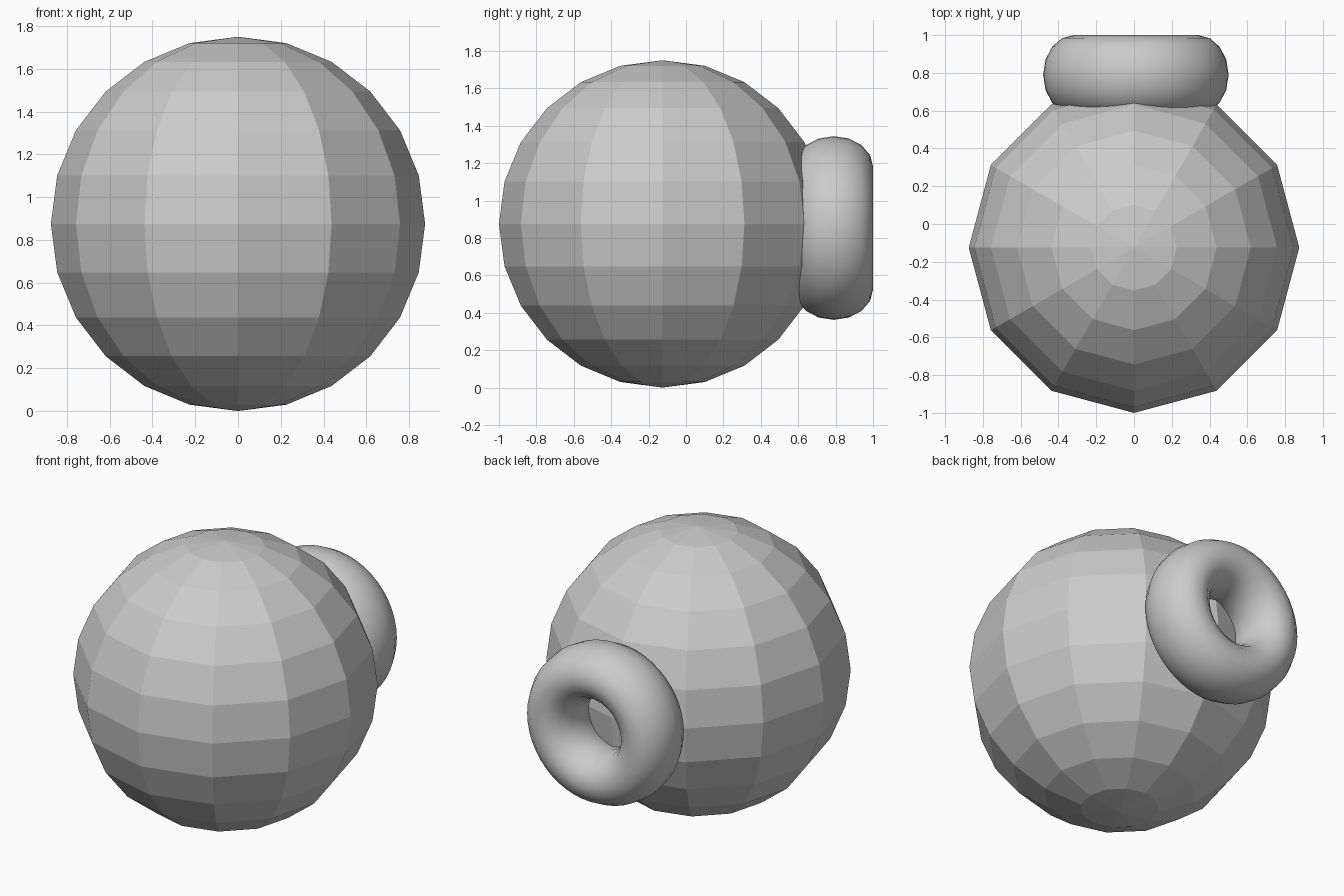
import bpy, math

if "Cube" in bpy.data.objects:
    bpy.data.objects.remove(bpy.data.objects["Cube"])

# Faceted ball body: 12 segments, 12 rings, flat shaded
bpy.ops.mesh.primitive_uv_sphere_add(segments=12, ring_count=12, radius=0.875,
                                     location=(0, -0.125, 0.875))
body = bpy.context.object
body.name = "body"
bpy.ops.object.shade_flat()

# Smooth ring on the back, axis along y, tube stretched along its axis
bpy.ops.mesh.primitive_torus_add(major_segments=48, minor_segments=16,
                                 major_radius=0.328, minor_radius=0.163,
                                 location=(0.01, 0.79, 0.853),
                                 rotation=(math.radians(90), 0, 0))
ring = bpy.context.object
ring.name = "back_ring"
ring.scale = (1, 1, 0.21 / 0.163)
bpy.ops.object.transform_apply(location=False, rotation=True, scale=True)
bpy.ops.object.shade_smooth()
